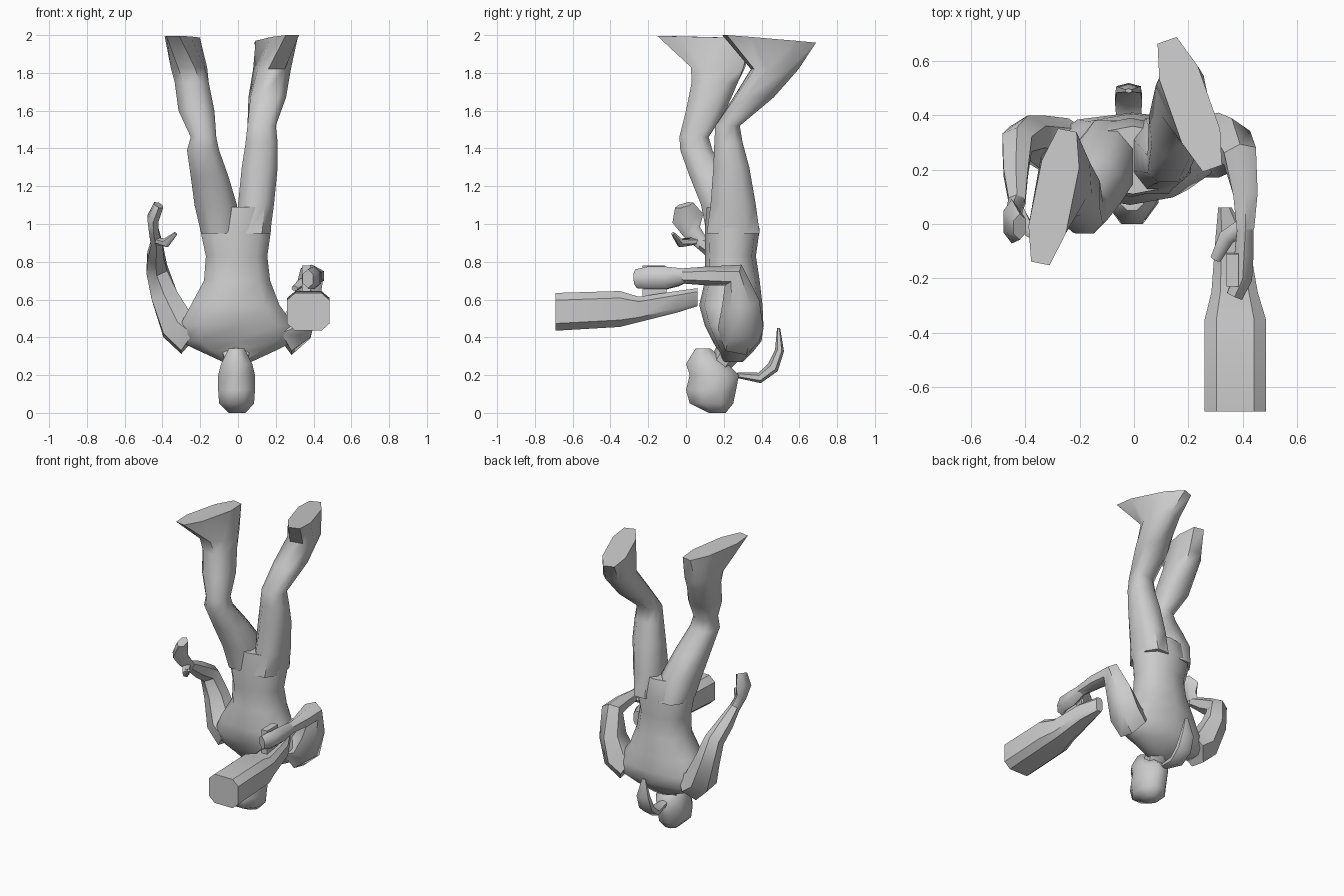
import bpy, bmesh, math
from mathutils import Vector, Matrix


def skin(name, rings, angle=55):
    """Bridge equal-length rings of points into a capped, shaded mesh."""
    bm = bmesh.new()
    loops = [[bm.verts.new(p) for p in r] for r in rings]
    n = len(loops[0])
    for a, b in zip(loops, loops[1:]):
        for i in range(n):
            j = (i + 1) % n
            bm.faces.new((a[i], a[j], b[j], b[i]))
    bm.faces.new(loops[0])
    bm.faces.new(loops[-1])
    bmesh.ops.recalc_face_normals(bm, faces=bm.faces)
    me = bpy.data.meshes.new(name)
    bm.to_mesh(me)
    bm.free()
    ob = bpy.data.objects.new(name, me)
    bpy.context.collection.objects.link(ob)
    bpy.ops.object.select_all(action='DESELECT')
    ob.select_set(True)
    bpy.context.view_layer.objects.active = ob
    bpy.ops.object.shade_smooth_by_angle(angle=math.radians(angle))
    return ob


def outline(sides, square):
    """Unit polygon whose extents are exactly +-1; square < 1 makes it boxier."""
    pts = []
    for i in range(sides):
        t = 2 * math.pi * (i + 0.5) / sides
        c, s = math.cos(t), math.sin(t)
        pts.append((math.copysign(abs(c) ** square, c), math.copysign(abs(s) ** square, s)))
    mx, my = max(p[0] for p in pts), max(p[1] for p in pts)
    return [(p[0] / mx, p[1] / my) for p in pts]


def loft(name, rows, axis='z', sides=8, square=1.0, angle=55):
    """Rows: (level, min a, max a, min b, max b[, yaw[, tilt]])."""
    rings = []
    for row in rows:
        c, a0, a1, b0, b1 = row[:5]
        yaw = row[5] if len(row) > 5 else 0
        tilt = row[6] if len(row) > 6 else 0
        rot = Matrix.Rotation(yaw, 2)
        ring = []
        for u, v in outline(sides, square):
            p = rot @ Vector((u * (a1 - a0) / 2, v * (b1 - b0) / 2))
            a, b = p.x + (a0 + a1) / 2, p.y + (b0 + b1) / 2
            ring.append((a, b, c + tilt * v) if axis == 'z' else (a, c + tilt * v, b))
        rings.append(ring)
    return skin(name, rings, angle)


def tube(name, pts, ref=(1, 0, 0), sides=6):
    """Points: (x, y, z, half width along ref, half thickness across)."""
    cs = [Vector(p[:3]) for p in pts]
    rings = []
    for i, p in enumerate(pts):
        t = (cs[min(i + 1, len(cs) - 1)] - cs[max(i - 1, 0)]).normalized()
        v = t.cross(Vector(ref)).normalized()
        u = v.cross(t)
        rings.append([cs[i] + u * p[3] * a + v * p[4] * b for a, b in outline(sides, 1)])
    return skin(name, rings)


# Torso, from neck base up to the pelvis
loft("torso", [
    (0.27, -0.08, 0.07, 0.19, 0.30), (0.33, -0.21, 0.20, 0.17, 0.36),
    (0.38, -0.31, 0.30, 0.14, 0.40), (0.46, -0.31, 0.30, 0.10, 0.41),
    (0.57, -0.25, 0.22, 0.07, 0.405), (0.70, -0.18, 0.17, 0.10, 0.39),
    (0.83, -0.17, 0.155, 0.10, 0.37), (0.97, -0.20, 0.175, 0.10, 0.39),
    (1.09, -0.17, 0.16, 0.11, 0.36)], sides=10, square=0.85)

# Neck and head
tube("neck", [(-0.01, 0.14, 0.18, 0.06, 0.06), (-0.01, 0.19, 0.27, 0.06, 0.06),
              (-0.01, 0.25, 0.36, 0.09, 0.08)])
loft("head", [
    (0.00, -0.05, 0.04, 0.12, 0.21), (0.05, -0.10, 0.085, 0.02, 0.25),
    (0.12, -0.105, 0.09, 0.00, 0.265), (0.20, -0.105, 0.09, 0.02, 0.28),
    (0.26, -0.09, 0.075, 0.00, 0.22), (0.34, -0.05, 0.035, 0.05, 0.13)])

# Ponytail curling away behind the head
tube("ponytail", [(-0.02, 0.27, 0.20, 0.025, 0.015), (-0.02, 0.39, 0.185, 0.045, 0.028),
                  (-0.02, 0.46, 0.24, 0.05, 0.032), (-0.02, 0.495, 0.33, 0.045, 0.024),
                  (-0.02, 0.49, 0.45, 0.012, 0.008)])

# Legs with feet ending on the flat soles at the top
loft("forward_leg", [
    (0.95, -0.195, 0.00, 0.11, 0.38), (1.10, -0.23, -0.005, 0.08, 0.34),
    (1.25, -0.25, -0.05, 0.02, 0.24), (1.39, -0.27, -0.10, -0.03, 0.14),
    (1.46, -0.25, -0.115, -0.035, 0.12), (1.60, -0.315, -0.125, 0.00, 0.21),
    (1.75, -0.335, -0.155, 0.03, 0.275), (1.83, -0.35, -0.17, 0.03, 0.31, -0.1),
    (1.99, -0.365, -0.225, -0.15, 0.35, -0.2, -0.006)], square=0.8)
loft("rear_leg", [
    (0.95, 0.00, 0.17, 0.11, 0.39), (1.10, 0.00, 0.19, 0.13, 0.37),
    (1.30, 0.02, 0.21, 0.145, 0.335), (1.43, 0.04, 0.21, 0.15, 0.30),
    (1.52, 0.05, 0.20, 0.155, 0.285), (1.67, 0.06, 0.25, 0.255, 0.46, 0.1),
    (1.82, 0.09, 0.27, 0.35, 0.59, 0.2),
    (1.98, 0.13, 0.28, 0.19, 0.69, 0.34, -0.02)], square=0.8)

# Free arm, bent forward at the elbow, with an open hand
tube("free_arm", [
    (-0.24, 0.28, 0.40, 0.10, 0.11), (-0.32, 0.29, 0.46, 0.09, 0.11),
    (-0.39, 0.32, 0.62, 0.07, 0.08), (-0.43, 0.30, 0.76, 0.055, 0.065),
    (-0.435, 0.19, 0.83, 0.045, 0.055), (-0.43, 0.08, 0.90, 0.03, 0.035)])
tube("free_hand", [
    (-0.43, 0.09, 0.89, 0.03, 0.035), (-0.445, 0.03, 0.96, 0.025, 0.05),
    (-0.45, 0.01, 1.03, 0.03, 0.085), (-0.42, -0.01, 1.10, 0.025, 0.05)])
tube("free_thumb", [
    (-0.43, 0.05, 0.91, 0.025, 0.02), (-0.38, -0.03, 0.90, 0.02, 0.025),
    (-0.33, -0.07, 0.95, 0.008, 0.01)], ref=(0, 1, 0))

# Carrying arm and hand
tube("carrying_arm", [
    (0.23, 0.28, 0.40, 0.10, 0.11), (0.31, 0.29, 0.45, 0.09, 0.12),
    (0.36, 0.29, 0.58, 0.07, 0.10), (0.39, 0.25, 0.73, 0.06, 0.07),
    (0.41, 0.11, 0.725, 0.045, 0.05), (0.41, -0.02, 0.725, 0.032, 0.04)])
tube("carrying_hand", [
    (0.41, -0.01, 0.725, 0.03, 0.04), (0.405, -0.11, 0.715, 0.035, 0.06),
    (0.40, -0.20, 0.715, 0.035, 0.06), (0.37, -0.265, 0.71, 0.03, 0.05)])
tube("carrying_thumb", [
    (0.40, -0.01, 0.71, 0.02, 0.03), (0.34, -0.05, 0.69, 0.02, 0.03),
    (0.30, -0.13, 0.66, 0.012, 0.02)], ref=(0, 0, 1))

# Carried device: boxy front, tapering tail, upright grip
loft("device_body", [
    (-0.69, 0.26, 0.485, 0.435, 0.635), (-0.35, 0.26, 0.485, 0.455, 0.645),
    (-0.25, 0.285, 0.455, 0.48, 0.615), (-0.05, 0.30, 0.42, 0.53, 0.645),
    (0.06, 0.31, 0.36, 0.565, 0.66)], axis='y', square=0.55, angle=35)
loft("device_grip", [(0.59, 0.34, 0.385, -0.23, -0.10), (0.78, 0.34, 0.385, -0.23, -0.11)],
     sides=4, angle=30)
